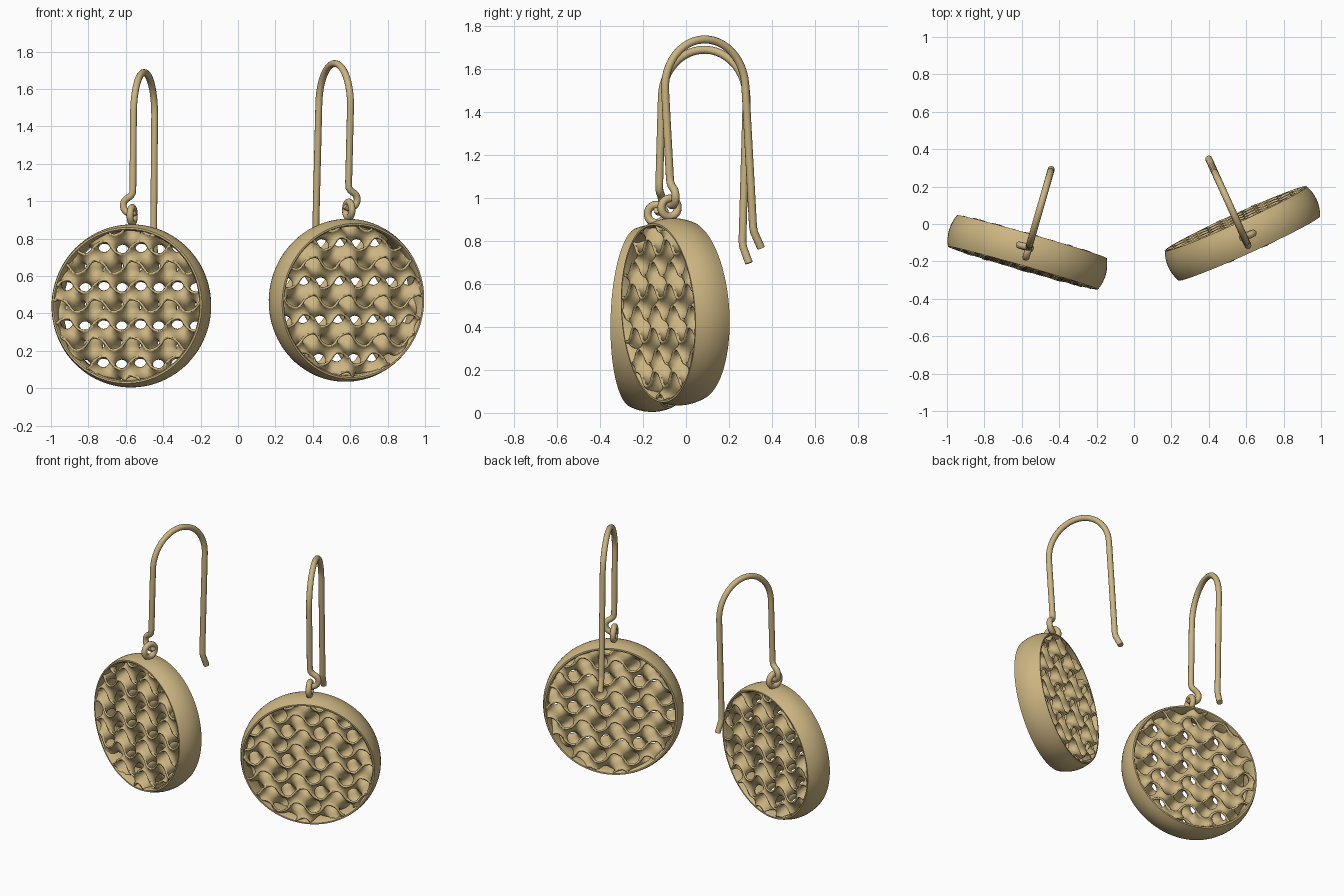
import bpy, bmesh, math
from math import sin, cos, pi
from mathutils import Matrix, Vector

cube = bpy.data.objects.get("Cube")
if cube:
    bpy.data.objects.remove(cube)

# Single gold material
gold = bpy.data.materials.new("gold")
gold.use_nodes = True
gold.diffuse_color = (0.60, 0.46, 0.22, 1)
gold.node_tree.nodes["Principled BSDF"].inputs["Base Color"].default_value = gold.diffuse_color

RADIUS = 0.402      # inside of the rim
HALF = 0.087        # half depth of the pendant
CELL = 0.205        # lattice period
WIRE = 0.0185


def finish(obj, frame):
    obj.data.materials.append(gold)
    obj.matrix_world = frame
    bpy.ops.object.select_all(action='DESELECT')
    obj.select_set(True)
    bpy.context.view_layer.objects.active = obj
    if obj.type == 'CURVE':
        bpy.ops.object.convert(target='MESH')
    bpy.ops.object.shade_smooth_by_angle(angle=math.radians(40))
    return obj


def mesh_object(name, bm, frame):
    bmesh.ops.recalc_face_normals(bm, faces=bm.faces)
    mesh = bpy.data.meshes.new(name)
    bm.to_mesh(mesh)
    bm.free()
    obj = bpy.data.objects.new(name, mesh)
    bpy.context.collection.objects.link(obj)
    return finish(obj, frame)


def lathe(name, profile, frame, steps=96):
    """Closed (radius, depth) profile turned around the y axis."""
    bm = bmesh.new()
    rings = [[bm.verts.new((r * cos(2 * pi * i / steps), y, r * sin(2 * pi * i / steps)))
              for r, y in profile] for i in range(steps)]
    n = len(profile)
    for i in range(steps):
        a, b = rings[i], rings[(i + 1) % steps]
        for j in range(n):
            k = (j + 1) % n
            bm.faces.new((a[j], a[k], b[k], b[j]))
    return mesh_object(name, bm, frame)


def wire(name, points, frame, cyclic=False):
    curve = bpy.data.curves.new(name, 'CURVE')
    curve.dimensions = '3D'
    curve.bevel_depth = WIRE
    curve.bevel_resolution = 4
    curve.use_fill_caps = True
    spline = curve.splines.new('POLY')
    spline.points.add(len(points) - 1)
    for p, co in zip(spline.points, points):
        p.co = (*co, 1)
    spline.use_cyclic_u = cyclic
    obj = bpy.data.objects.new(name, curve)
    bpy.context.collection.objects.link(obj)
    return finish(obj, frame)


def field(x, y, z):
    k = 2 * pi / CELL
    return -cos(k * x) * sin(k * y) + cos(k * y) * sin(k * z) + cos(k * z) * sin(k * x)


def lattice(name, side, frame):
    """Wavy triply periodic sheet, meshed with surface nets and cut to a disc."""
    h = CELL / 15
    nx, ny = int(RADIUS / h) + 3, int(HALF / h) + 3
    span_x, span_y = range(-nx, nx + 1), range(-ny, ny + 1)
    val = {(i, j, k): field(i * h, j * h, k * h)
           for i in span_x for j in span_y for k in span_x}
    corners = [(a, b, c) for a in (0, 1) for b in (0, 1) for c in (0, 1)]
    edges = [(p, q) for p in corners for q in corners
             if p < q and sum(abs(u - v) for u, v in zip(p, q)) == 1]
    bm = bmesh.new()
    verts = {}
    for i, j, k in val:
        if max(i, k) == nx or j == ny or math.hypot(i, k) * h > RADIUS + 3 * h:
            continue
        cv = {c: val[i + c[0], j + c[1], k + c[2]] for c in corners}
        if min(cv.values()) >= 0 or max(cv.values()) < 0:
            continue
        hits = [Vector(p).lerp(Vector(q), cv[p] / (cv[p] - cv[q]))
                for p, q in edges if (cv[p] < 0) != (cv[q] < 0)]
        mean = sum(hits, Vector()) / len(hits)
        verts[i, j, k] = bm.verts.new((Vector((i, j, k)) + mean) * h)
    # One quad around every grid edge that the surface crosses
    for g, v in val.items():
        for axis in range(3):
            end = list(g)
            end[axis] += 1
            w = val.get(tuple(end))
            if w is None or (v < 0) == (w < 0):
                continue
            quad = []
            for du, dv in ((0, 0), (1, 0), (1, 1), (0, 1)):
                c = list(g)
                c[(axis + 1) % 3] -= du
                c[(axis + 2) % 3] -= dv
                quad.append(verts.get(tuple(c)))
            if all(quad):
                bm.faces.new(quad if v < w else quad[::-1])
    # Trim to the rim and to the front and back planes
    outside = [f for f in bm.faces
               if all(math.hypot(p.co.x, p.co.z) > RADIUS for p in f.verts)]
    bmesh.ops.delete(bm, geom=outside, context='FACES')
    for p in bm.verts:
        r = math.hypot(p.co.x, p.co.z)
        if r > RADIUS:
            p.co.x *= RADIUS / r
            p.co.z *= RADIUS / r
    for s in (-1, 1):
        bmesh.ops.bisect_plane(bm, geom=bm.verts[:] + bm.edges[:] + bm.faces[:],
                               plane_co=(0, s * HALF, 0), plane_no=(0, s, 0),
                               clear_outer=True)
    for p in bm.verts:
        p.co.x *= side
    obj = mesh_object(name, bm, frame)
    thick = obj.modifiers.new("sheet thickness", 'SOLIDIFY')
    thick.thickness = 0.012
    thick.offset = 0


def earring(label, side, centre, turn, lean):
    frame = (Matrix.Translation(centre) @ Matrix.Rotation(turn, 4, 'Z')
             @ Matrix.Rotation(lean, 4, 'X'))
    # Barrel-shaped rim
    outer = [(0.436 - 0.019 * (t / 4) ** 2, HALF * t / 4) for t in range(-4, 5)]
    inner = [(0.408, HALF), (RADIUS - 0.002, HALF - 0.012),
             (RADIUS - 0.002, 0.012 - HALF), (0.408, -HALF)]
    lathe(label + "_rim", outer + inner, frame)
    lattice(label + "_lattice", side, frame)

    # Small hanging ring on top of the rim
    ring = [(0, 0.042 * cos(a * pi / 16), 0.485 + 0.042 * sin(a * pi / 16)) for a in range(32)]
    wire(label + "_hanging_ring", ring, frame, cyclic=True)

    # Ear hook: curl, front leg, arch, back leg and bent tip
    front, back = 0.01, 0.42
    mid, half = (front + back) / 2, (back - front) / 2
    curl = [(side * (-0.01 + 0.043 * cos(a)), front, 0.538 + 0.043 * sin(a))
            for a in (math.radians(d) for d in range(-50, -246, -15))]
    leg = [(side * -0.012, front, 0.588), (side * -0.002, front, 0.603), (0, front, 0.63)]
    arch = [(0, mid - half * cos(a * pi / 24), 1.03 + 0.225 * sin(a * pi / 24))
            for a in range(25)]
    tip = [(0, back, 0.37), (0, back + 0.004, 0.345), (0, back + 0.035, 0.27)]
    wire(label + "_ear_hook", curl + leg + arch + tip, frame)


earring("right", 1, (-0.57, -0.152, 0.44), math.radians(-16), -0.03)
earring("left", -1, (0.58, -0.05, 0.47), math.radians(24.4), 0.06)
